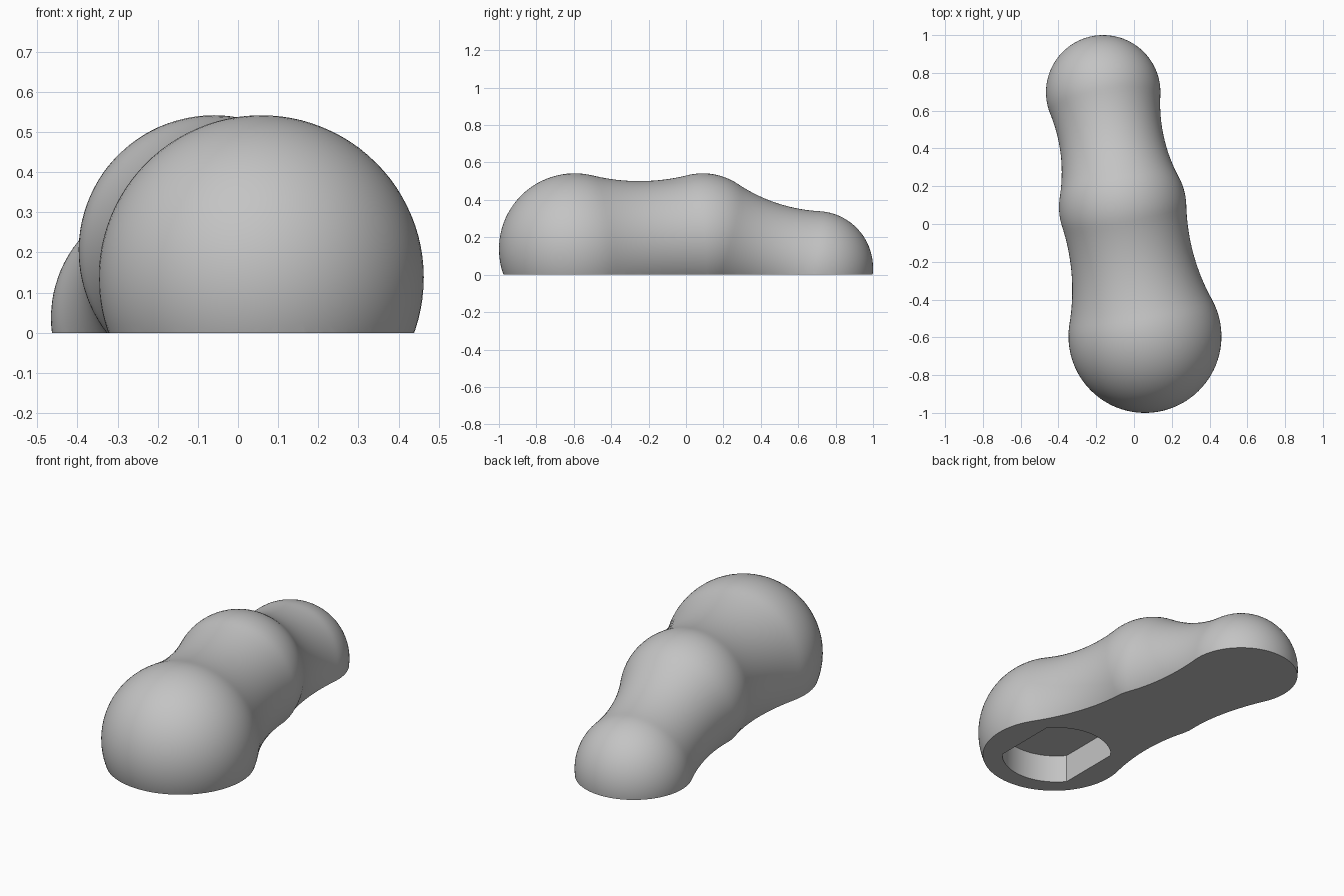
import bpy
import bmesh
from math import sin, cos, acos, atan2, pi, sqrt
from mathutils import Vector

if "Cube" in bpy.data.objects:
    bpy.data.objects.remove(bpy.data.objects["Cube"], do_unlink=True)

SEGMENTS = 96

# Three lobes (centre, radius) and the two concave blends between them
front = (Vector((0.058, -0.595, 0.137)), 0.405)
middle = (Vector((-0.06, 0.09, 0.205)), 0.337)
back = (Vector((-0.163, 0.697, 0.037)), 0.303)
BLEND_FRONT, BLEND_BACK = 1.1, 0.9

grey = bpy.data.materials.new("plain_grey")
grey.use_nodes = True
colour = (0.55, 0.55, 0.55, 1)
grey.diffuse_color = colour
grey.node_tree.nodes["Principled BSDF"].inputs["Base Color"].default_value = colour


def steps(a, b, n):
    return [a + (b - a) * i / n for i in range(n + 1)]


def ring(origin, axis, along, radius):
    """Circle of points around the axis, at a distance along it."""
    side = Vector((1, 0, 0))
    side = (side - axis * side.dot(axis)).normalized()
    up = axis.cross(side)
    return [origin + axis * along + radius * (side * cos(a) + up * sin(a))
            for a in (2 * pi * i / SEGMENTS for i in range(SEGMENTS))]


def blend(lobe_a, lobe_b, fillet):
    """Axis, fillet rings, and the angles where the fillet meets each lobe."""
    (ca, ra), (cb, rb) = lobe_a, lobe_b
    d = (cb - ca).length
    axis = (cb - ca) / d
    t = ((ra + fillet) ** 2 - (rb + fillet) ** 2 + d * d) / (2 * d)
    h = sqrt((ra + fillet) ** 2 - t * t)
    rings = [ring(ca, axis, t + fillet * cos(a), h + fillet * sin(a))
             for a in steps(atan2(-h, -t), atan2(-h, d - t), 20)]
    return axis, rings, atan2(h, t), atan2(h, t - d)


def cap(lobe, axis, start, end):
    c, r = lobe
    return [ring(c, axis, r * cos(a), r * sin(a)) for a in steps(start, end, 28)]


axis_1, neck_1, angle_front, _ = blend(front, middle, BLEND_FRONT)
axis_2, neck_2, _, angle_back = blend(middle, back, BLEND_BACK)

# Rings over the middle lobe, from one neck to the other
centre, radius = middle
waist = [[centre + radius * (p.lerp(q, f) - centre).normalized()
          for p, q in zip(neck_1[-1], neck_2[0])] for f in steps(0, 1, 10)]

rings = (cap(front, axis_1, pi, angle_front)[:-1] + neck_1 + waist[1:-1]
         + neck_2 + cap(back, axis_2, angle_back, 0)[1:])

# Skin the rings, then cut flat at the ground
bm = bmesh.new()
loops = [[bm.verts.new(p) for p in points] for points in rings]
for a, b in zip(loops, loops[1:]):
    for i in range(SEGMENTS):
        j = (i + 1) % SEGMENTS
        bm.faces.new((a[i], a[j], b[j], b[i]))
bmesh.ops.remove_doubles(bm, verts=bm.verts, dist=0.00005)
cut = bmesh.ops.bisect_plane(bm, geom=bm.verts[:] + bm.edges[:] + bm.faces[:],
                             plane_co=(0, 0, 0), plane_no=(0, 0, 1), clear_inner=True)
bmesh.ops.holes_fill(bm, edges=[e for e in bm.edges if e.is_boundary], sides=0)
bmesh.ops.recalc_face_normals(bm, faces=bm.faces)
mesh = bpy.data.meshes.new("body")
bm.to_mesh(mesh)
bm.free()
mesh.materials.append(grey)
body = bpy.data.objects.new("body", mesh)
bpy.context.collection.objects.link(body)

# Pocket in the underside of the front lobe: a round hole with two flats
POCKET_RADIUS, HALF_WIDTH, DEPTH = 0.29, 0.225, 0.16
flat = acos(HALF_WIDTH / POCKET_RADIUS)
angles = steps(flat, pi - flat, 24) + steps(pi + flat, 2 * pi - flat, 24)
bm = bmesh.new()
outline = [bm.verts.new((0.05 + POCKET_RADIUS * cos(a),
                         -0.585 + POCKET_RADIUS * sin(a), -0.1)) for a in angles]
face = bm.faces.new(outline)
top = bmesh.ops.extrude_face_region(bm, geom=[face])
bmesh.ops.translate(bm, vec=(0, 0, DEPTH + 0.1),
                    verts=[g for g in top["geom"] if isinstance(g, bmesh.types.BMVert)])
bmesh.ops.recalc_face_normals(bm, faces=bm.faces)
mesh = bpy.data.meshes.new("pocket_cutter")
bm.to_mesh(mesh)
bm.free()
mesh.materials.append(grey)
cutter = bpy.data.objects.new("pocket_cutter", mesh)
cutter.hide_render = True
bpy.context.collection.objects.link(cutter)

mod = body.modifiers.new("pocket", "BOOLEAN")
mod.operation = "DIFFERENCE"
mod.solver = "EXACT"
mod.object = cutter
bpy.ops.object.select_all(action="DESELECT")
body.select_set(True)
bpy.context.view_layer.objects.active = body
bpy.ops.object.modifier_apply(modifier=mod.name)
bpy.data.objects.remove(cutter, do_unlink=True)
bpy.ops.object.shade_smooth_by_angle(angle=0.6)
